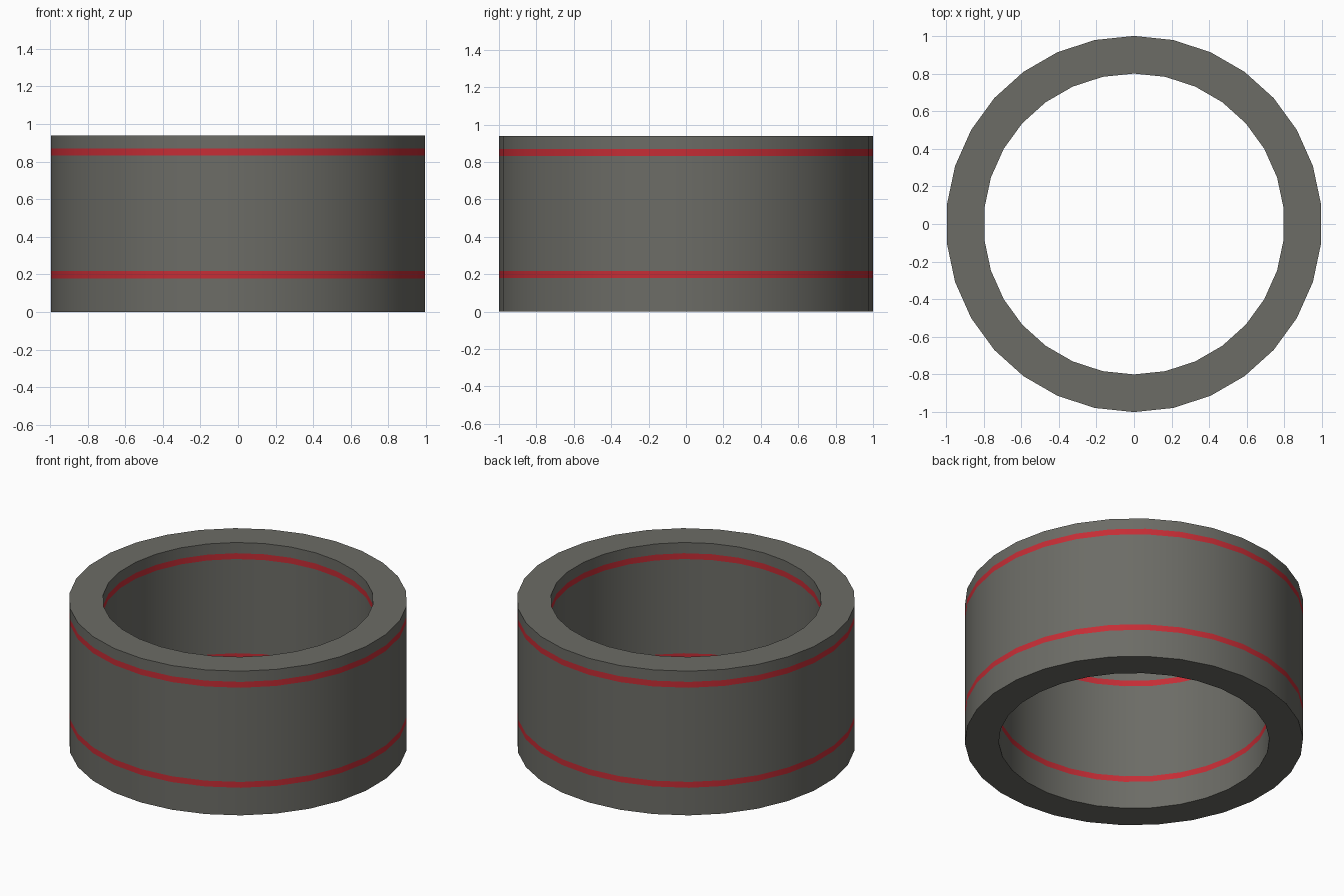
import bpy, bmesh, math

if "Cube" in bpy.data.objects:
    bpy.data.objects.remove(bpy.data.objects["Cube"])

SIDES = 30
R_OUT, R_IN = 1.0, 0.8
LEVELS = [0.0, 0.18, 0.218, 0.832, 0.87, 0.94]   # stripes lie between 1-2 and 3-4


def material(name, rgb):
    m = bpy.data.materials.new(name)
    m.diffuse_color = (*rgb, 1.0)
    m.use_nodes = True
    m.node_tree.nodes["Principled BSDF"].inputs["Base Color"].default_value = m.diffuse_color
    return m


# Closed cross-section: up the outside, down the inside
profile = [(R_OUT, z) for z in LEVELS] + [(R_IN, z) for z in reversed(LEVELS)]

bm = bmesh.new()
rings = []
for i in range(SIDES):
    a = math.pi / 2 + 2 * math.pi * i / SIDES
    rings.append([bm.verts.new((r * math.cos(a), r * math.sin(a), z)) for r, z in profile])

n = len(profile)
for i in range(SIDES):
    a, b = rings[i], rings[(i + 1) % SIDES]
    for j in range(n):
        k = (j + 1) % n
        f = bm.faces.new((a[j], b[j], b[k], a[k]))
        # Red stripes on both walls, chosen by height
        z = (profile[j][1] + profile[k][1]) / 2
        wall = profile[j][0] == profile[k][0]
        stripe = LEVELS[1] < z < LEVELS[2] or LEVELS[3] < z < LEVELS[4]
        f.material_index = 1 if wall and stripe else 0
bmesh.ops.recalc_face_normals(bm, faces=bm.faces)

mesh = bpy.data.meshes.new("ring_band")
bm.to_mesh(mesh)
bm.free()
mesh.materials.append(material("warm grey", (0.150, 0.150, 0.133)))
mesh.materials.append(material("red stripe", (0.56, 0.026, 0.036)))

ring = bpy.data.objects.new("ring_band", mesh)
bpy.context.collection.objects.link(ring)
bpy.context.view_layer.objects.active = ring
ring.select_set(True)
bpy.ops.object.shade_smooth_by_angle(angle=math.radians(30))
